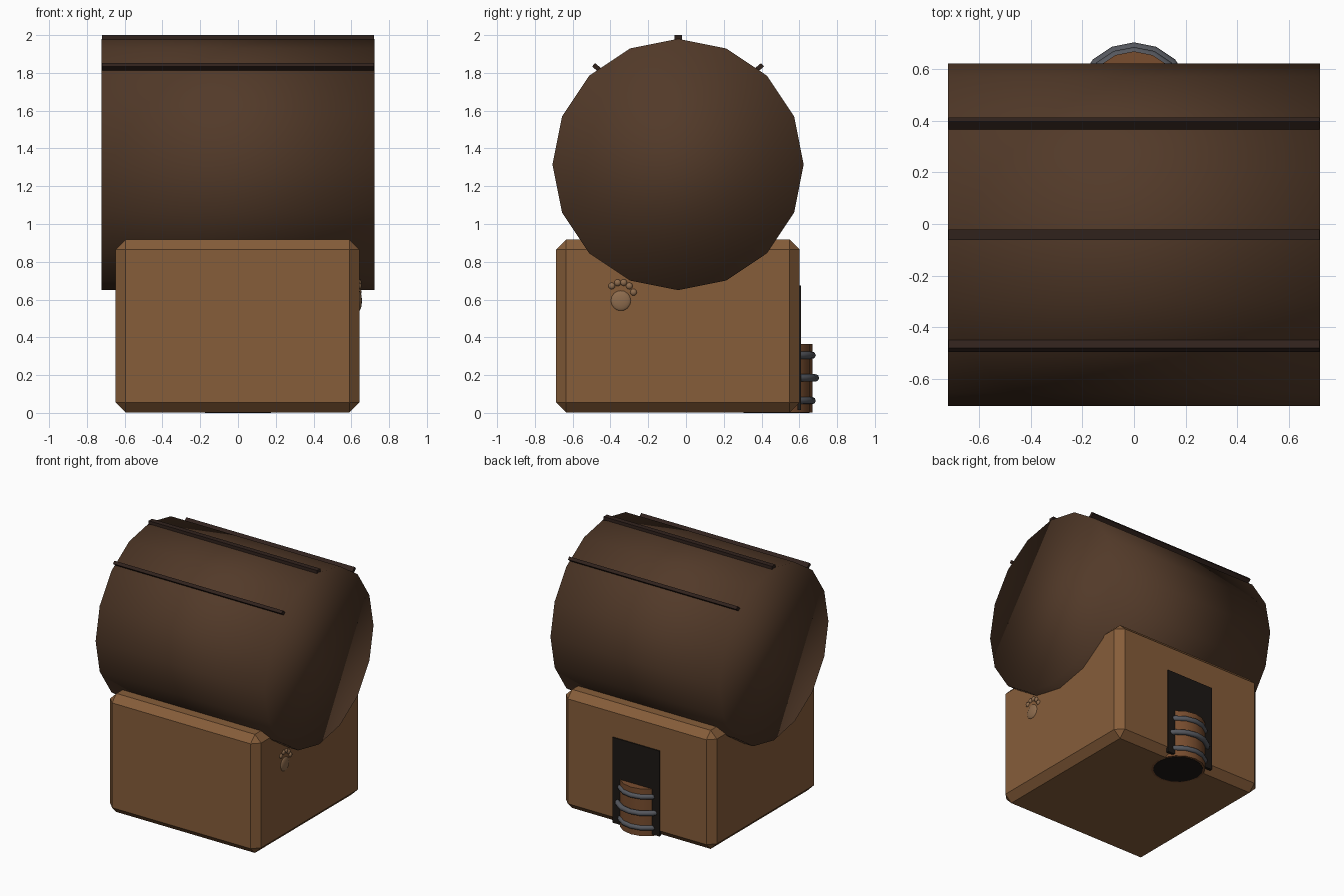
import bpy
from math import radians, sin, cos, pi

if "Cube" in bpy.data.objects:
    bpy.data.objects.remove(bpy.data.objects["Cube"])


def material(name, rgb):
    m = bpy.data.materials.new(name)
    m.diffuse_color = (*rgb, 1)
    m.use_nodes = True
    m.node_tree.nodes["Principled BSDF"].inputs["Base Color"].default_value = m.diffuse_color
    return m


WOOD = material("wood", (0.24, 0.11, 0.042))
ROOF = material("roof_brown", (0.085, 0.042, 0.022))
STRIP = material("dark_strip", (0.03, 0.016, 0.012))
DARK = material("doorway_dark", (0.012, 0.009, 0.007))
BARREL = material("barrel_wood", (0.19, 0.075, 0.028))
METAL = material("hoop_metal", (0.09, 0.095, 0.11))
PAW = material("paw_tan", (0.27, 0.15, 0.075))


def finish(name, mat, smooth=None):
    ob = bpy.context.object
    ob.name = name
    ob.data.materials.append(mat)
    if smooth == "all":
        bpy.ops.object.shade_smooth()
    elif smooth:
        bpy.ops.object.shade_smooth_by_angle(angle=radians(smooth))
    return ob


def box(name, loc, size, mat, rot=(0, 0, 0)):
    bpy.ops.mesh.primitive_cube_add(size=1, location=loc, rotation=rot)
    bpy.context.object.scale = size
    bpy.ops.object.transform_apply(location=False, rotation=False, scale=True)
    return finish(name, mat)


def cylinder(name, loc, radius, depth, mat, rot=(0, 0, 0), smooth=40):
    bpy.ops.mesh.primitive_cylinder_add(vertices=16, radius=radius, depth=depth,
                                        location=loc, rotation=rot)
    return finish(name, mat, smooth)


def pad(name, y, z, r, depth):
    bpy.ops.mesh.primitive_uv_sphere_add(segments=16, ring_count=8, radius=r,
                                         location=(0.64, y, z))
    bpy.context.object.scale = (depth / r, 1, 1)
    return finish(name, PAW, "all")


# House body with chamfered edges
body = box("house_body", (-0.003, -0.043, 0.46), (1.29, 1.29, 0.916), WOOD)
bev = body.modifiers.new("chamfer", "BEVEL")
bev.width, bev.segments = 0.053, 1

# Barrel roof lying along x
RY, RZ, RR = -0.042, 1.315, 0.665
cylinder("roof", (0, RY, RZ), RR, 1.445, ROOF, (0, pi / 2, 0), "all")

# Roof strips, the side ones standing out from the surface
for label, deg in (("front", -40), ("top", 0), ("back", 40)):
    a = radians(deg)
    r = 0.672 if deg else 0.673
    box(f"roof_strip_{label}", (0, RY + r * sin(a), RZ + r * cos(a)),
        (1.44, 0.04, 0.024), STRIP, (a, 0, 0))

# Doorway panel on the back
box("doorway_panel", (0, 0.6, 0.345), (0.4, 0.02, 0.66), DARK)

# Barrel half sunk in the back wall, with metal hoops and dark base
BY = 0.48
cylinder("barrel", (0, BY, 0.184), 0.19, 0.364, BARREL)
cylinder("barrel_base", (0, BY, 0.004), 0.175, 0.008, DARK)
for i, (z, r) in enumerate(((0.065, 0.187), (0.185, 0.205), (0.305, 0.187))):
    bpy.ops.mesh.primitive_torus_add(major_segments=16, minor_segments=8, major_radius=r,
                                     minor_radius=0.02, location=(0, BY, z))
    finish(f"barrel_hoop_{i + 1}", METAL, 60)

# Paw print on the right wall
pad("paw_pad", -0.345, 0.594, 0.054, 0.016)
for i, (y, z) in enumerate(((-0.393, 0.672), (-0.362, 0.689), (-0.33, 0.69),
                            (-0.3, 0.672), (-0.278, 0.639))):
    pad(f"paw_toe_{i + 1}", y, z, 0.018, 0.014)
